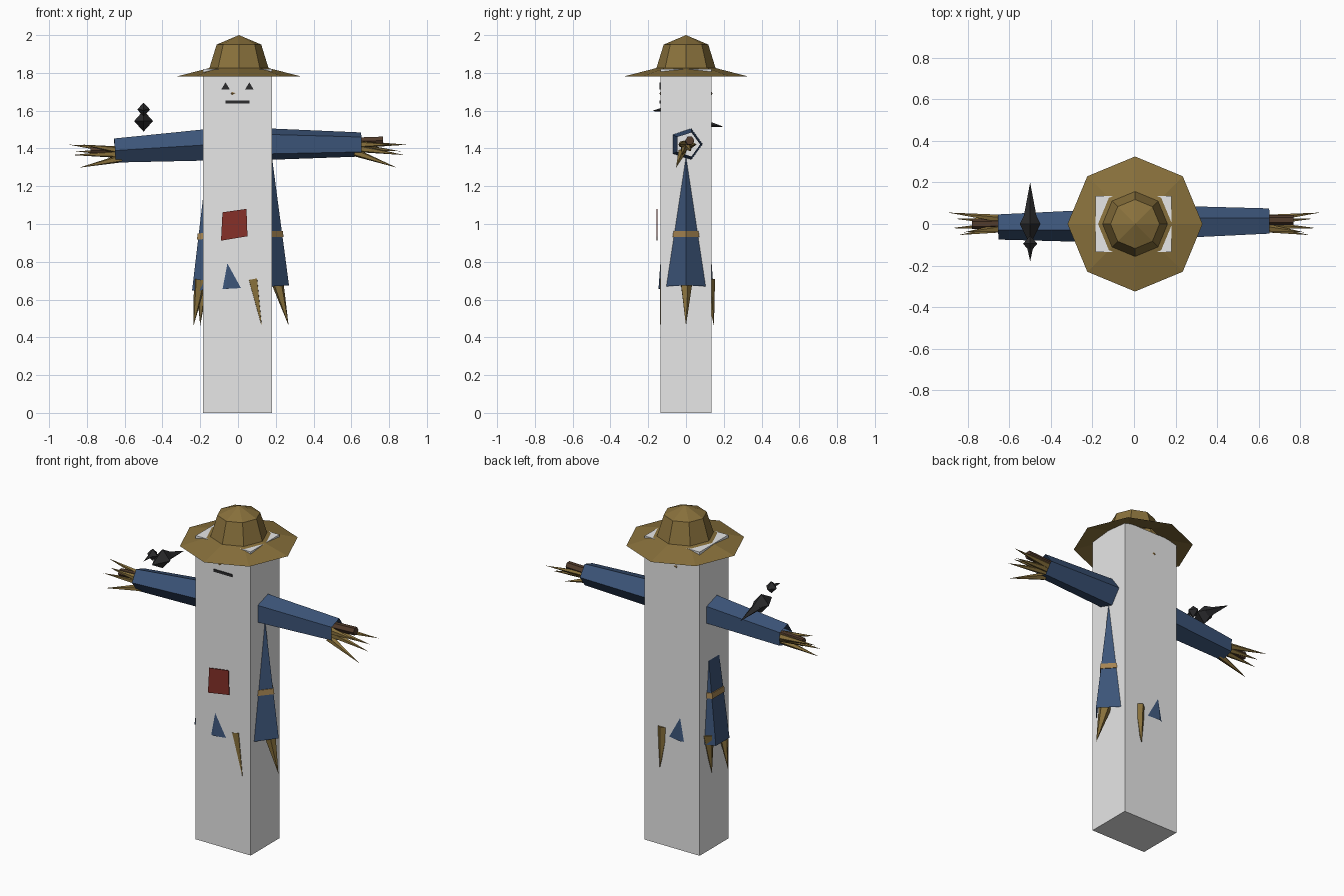
import bpy, bmesh, math
from mathutils import Vector, Matrix

cube = bpy.data.objects.get("Cube")
if cube:
    bpy.data.objects.remove(cube, do_unlink=True)


def material(name, rgb):
    m = bpy.data.materials.new(name)
    m.use_nodes = True
    m.diffuse_color = (*rgb, 1)
    bsdf = m.node_tree.nodes["Principled BSDF"]
    bsdf.inputs["Base Color"].default_value = (*rgb, 1)
    bsdf.inputs["Roughness"].default_value = 0.9
    return m


GREY = material("light_grey", (0.8, 0.8, 0.8))
BLUE = material("denim_blue", (0.045, 0.09, 0.19))
STRAW = material("straw", (0.25, 0.165, 0.045))
TAN = material("rope_tan", (0.38, 0.235, 0.085))
RED = material("patch_red", (0.24, 0.03, 0.022))
DARK = material("charcoal", (0.025, 0.025, 0.027))
WOOD = material("dark_wood", (0.085, 0.045, 0.025))


def finish(name, bm, mat):
    bmesh.ops.recalc_face_normals(bm, faces=bm.faces)
    mesh = bpy.data.meshes.new(name)
    bm.to_mesh(mesh)
    bm.free()
    mesh.materials.append(mat)
    obj = bpy.data.objects.new(name, mesh)
    bpy.context.collection.objects.link(obj)
    return obj


def loft(bm, rings, caps):
    """Bridge rings of equal length; a ring of one point is an apex."""
    loops = [[bm.verts.new(p) for p in ring] for ring in rings]
    n = max(len(l) for l in loops)
    for a, b in zip(loops, loops[1:]):
        for i in range(n):
            j = (i + 1) % n
            if len(a) == 1:
                bm.faces.new((a[0], b[j], b[i]))
            elif len(b) == 1:
                bm.faces.new((a[i], a[j], b[0]))
            else:
                bm.faces.new((a[i], a[j], b[j], b[i]))
    if caps:
        for l in (loops[0], loops[-1]):
            if len(l) > 1:
                bm.faces.new(l)


def lathe(name, profile, n, mat, x=0, depth=1, tilt=0, caps=True):
    """Turn (radius, height) points about z, squashed in y and sheared along x."""
    rings = []
    for r, z in profile:
        angles = [math.tau * i / n for i in range(n if r else 1)]
        rings.append([Vector((x + r * math.cos(a), depth * r * math.sin(a),
                              z + tilt * r * math.cos(a))) for a in angles])
    bm = bmesh.new()
    loft(bm, rings, caps)
    return finish(name, bm, mat)


def spike(name, start, end, r1, r2, n, mat, caps=True, side=(0, 1, 0)):
    """Tapered rod between two points, with a corner facing side."""
    p, q = Vector(start), Vector(end)
    axis = (q - p).normalized()
    u = Vector(side)
    u = (u - axis * u.dot(axis)).normalized()
    v = axis.cross(u)
    rings = []
    for c, r in ((p, r1), (q, r2)):
        angles = [math.tau * i / n for i in range(n if r else 1)]
        rings.append([c + r * (u * math.cos(a) + v * math.sin(a)) for a in angles])
    bm = bmesh.new()
    loft(bm, rings, caps)
    return finish(name, bm, mat)


def plate(name, outline, y, mat, thick=0.006):
    """Thin plate facing the front, from (x, z) corners."""
    bm = bmesh.new()
    loft(bm, [[Vector((x, yy, z)) for x, z in outline] for yy in (y, y + thick)], True)
    return finish(name, bm, mat)


def octahedron(name, centre, size, mat):
    bm = bmesh.new()
    bmesh.ops.create_uvsphere(bm, u_segments=4, v_segments=2, radius=1)
    bm.transform(Matrix.Translation(centre) @ Matrix.Diagonal((*size, 1)))
    return finish(name, bm, mat)


# Upright block
bm = bmesh.new()
bmesh.ops.create_cube(bm, size=1)
bm.transform(Matrix.Translation((-0.003, 0, 0.91)) @ Matrix.Diagonal((0.365, 0.272, 1.82, 1)))
finish("body_block", bm, GREY)

# Wooden cross
spike("post", (0, 0, 0.01), (0, 0, 1.6), 0.03, 0.025, 6, WOOD)
spike("crossbar", (-0.78, 0, 1.388), (0.768, 0.02, 1.442), 0.024, 0.024, 6, WOOD)

# Head and hat
lathe("head", [(0, 1.55), (0.1, 1.6), (0.144, 1.692), (0.1, 1.77), (0, 1.81)], 7, TAN)
lathe("hat_brim", [(0.325, 1.782), (0.155, 1.826)], 8, STRAW, x=0.005, caps=False)
lathe("hat_crown", [(0.157, 1.824), (0.118, 1.95), (0, 2)], 8, STRAW, x=0.005, caps=False)

# Face
for side, label in ((1, "left"), (-1, "right")):
    cx = side * 0.063 - 0.003
    plate(label + "_eye", [(cx - 0.022, 1.713), (cx + 0.022, 1.713), (cx, 1.75)], -0.141, DARK)
plate("mouth", [(-0.065, 1.638), (0.06, 1.638), (0.06, 1.653), (-0.065, 1.653)], -0.141, DARK)

# Coat, rope belt and patch
HEM, SLOPE = 0.27, 0.132


def coat_radius(z):
    return HEM - SLOPE * (z - 0.66)


lathe("coat", [(coat_radius(z), z) for z in (0.66, 1.5)], 7, BLUE,
      depth=0.553, tilt=0.055, caps=False)
lathe("rope_belt", [(coat_radius(z) + 0.006, z) for z in (0.925, 0.957)], 7, TAN,
      depth=0.553, tilt=0.03)
plate("coat_patch", [(-0.09, 0.912), (0.05, 0.935), (0.045, 1.08), (-0.082, 1.062)],
      -0.156, RED, 0.004)

# Straw hanging from the hem
for base, tip in (((0.205, 0), (0.268, 0)),
                  ((0.08, -0.11), (0.125, -0.138)),
                  ((0.065, 0.118), (0.07, 0.148)),
                  ((-0.19, 0.065), (-0.2, 0.04)),
                  ((-0.2, -0.06), (-0.235, -0.06))):
    spike("hem_straw", (*base, 0.705), (*tip, 0.462), 0.036, 0, 5, STRAW)

# Sleeves and straw hands: left is level, right droops
for side, label, drop in ((1, "left", 0), (-1, "right", 0.032)):
    wrist_z = 1.421 - drop
    spike(label + "_sleeve", (side * 0.1, 0, 1.423), (side * 0.652, 0.008 * side, wrist_z),
          0.09, 0.067, 5, BLUE, caps=False, side=(0, side, 0))
    for y, z, reach in ((0.055, 1.42, 0.895), (-0.02, 1.365, 0.88), (-0.053, 1.298, 0.842),
                        (0.025, 1.385, 0.86), (-0.04, 1.42, 0.82)):
        spike(label + "_hand_straw", (side * 0.62, y * 0.4, wrist_z + (z - 1.39) * 0.35 - 0.01),
              (side * reach, y, z), 0.022, 0, 5, STRAW)

# Perched bird
BX = -0.5
octahedron("bird_body", (BX, 0, 1.545), (0.05, 0.1, 0.056), DARK)
octahedron("bird_head", (BX, -0.095, 1.606), (0.034, 0.04, 0.036), DARK)
spike("bird_beak", (BX, -0.12, 1.606), (BX, -0.18, 1.598), 0.013, 0, 4, DARK, side=(1, 0, 0))
spike("bird_tail", (BX, 0.04, 1.542), (BX, 0.2, 1.515), 0.03, 0, 4, DARK, side=(1, 0, 0))
